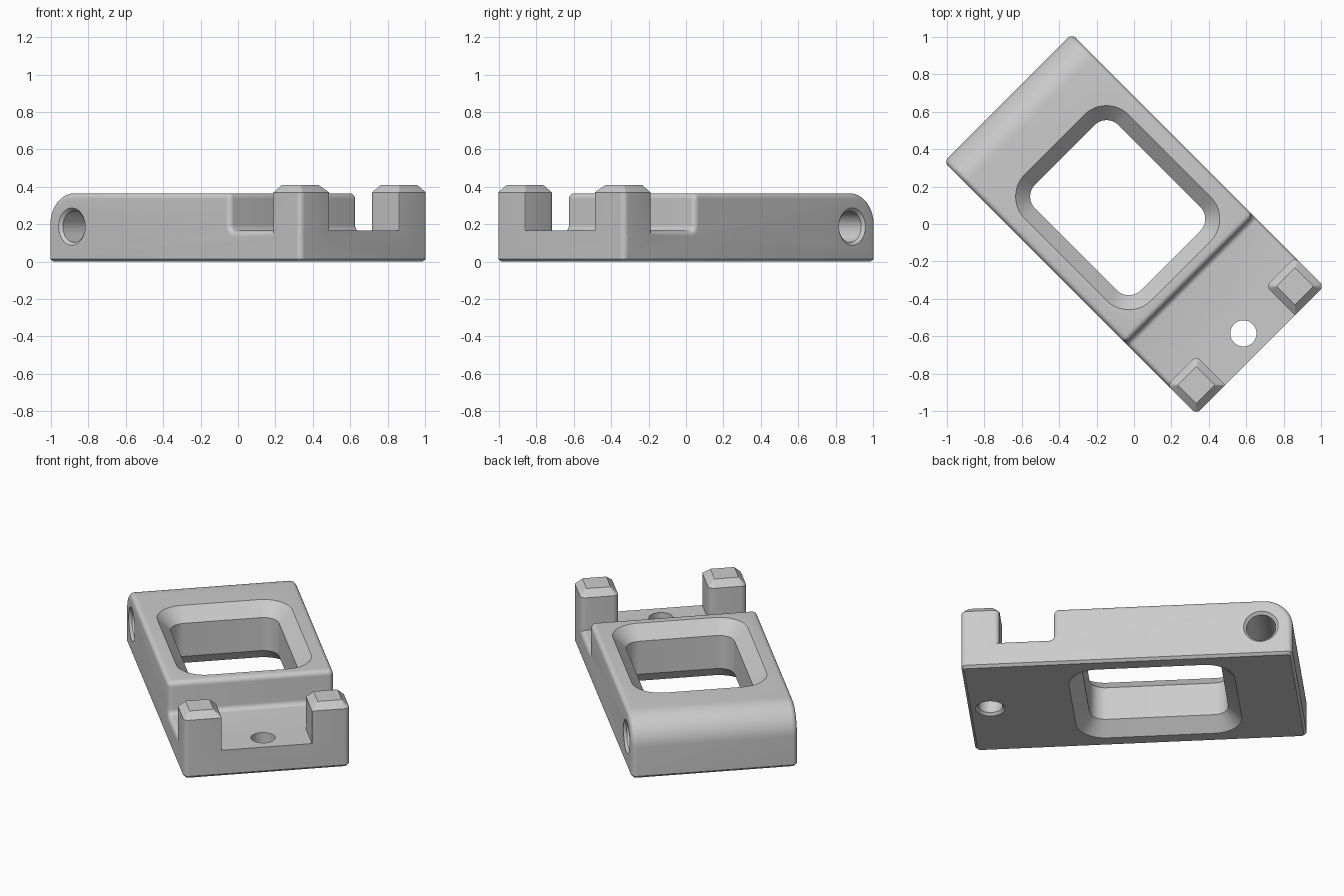
import bpy, bmesh, math
from mathutils import Matrix

if "Cube" in bpy.data.objects:
    bpy.data.objects.remove(bpy.data.objects["Cube"])

U, V = 0.954, 0.483          # half length and half width
TOP, FLOOR, STEP = 0.365, 0.165, 0.42

grey = bpy.data.materials.new("grey")
grey.diffuse_color = (0.6, 0.6, 0.6, 1)
grey.use_nodes = True
grey.node_tree.nodes["Principled BSDF"].inputs["Base Color"].default_value = grey.diffuse_color


def arc(cx, cy, r, a0, a1, n):
    return [(cx + r * math.cos(math.radians(a0 + (a1 - a0) * i / n)),
             cy + r * math.sin(math.radians(a0 + (a1 - a0) * i / n))) for i in range(n + 1)]


def rounded(u0, u1, v0, v1, radii, n=8):
    """Rounded rectangle, radii counter-clockwise from the (u1, v1) corner."""
    a, b, c, d = radii
    return (arc(u1 - a, v1 - a, a, 0, 90, n) + arc(u0 + b, v1 - b, b, 90, 180, n)
            + arc(u0 + c, v0 + c, c, 180, 270, n) + arc(u1 - d, v0 + d, d, 270, 360, n))


def circle(r, n=48):
    return arc(0, 0, r, 0, 360, n)[:-1]


def finish(bm, name):
    bmesh.ops.recalc_face_normals(bm, faces=bm.faces)
    mesh = bpy.data.meshes.new(name)
    bm.to_mesh(mesh)
    bm.free()
    mesh.materials.append(grey)
    ob = bpy.data.objects.new(name, mesh)
    bpy.context.collection.objects.link(ob)
    return ob


def loft(name, rings, matrix=Matrix()):
    """Closed solid through (outline, height) rings."""
    bm = bmesh.new()
    loops = [[bm.verts.new((x, y, z)) for x, y in pts] for pts, z in rings]
    for lo, hi in zip(loops, loops[1:]):
        for i in range(len(lo)):
            j = (i + 1) % len(lo)
            bm.faces.new((lo[i], lo[j], hi[j], hi[i]))
    bm.faces.new(loops[0])
    bm.faces.new(loops[-1])
    bm.transform(matrix)
    return finish(bm, name)


# Body: side profile swept across the width
R, F = 0.17, 0.03
profile = [(-U, 0), (U, 0), (U, FLOOR)]
profile += arc(STEP + F, FLOOR + F, F, 270, 180, 6)
profile += arc(STEP - F, TOP - F, F, 0, 90, 6)
profile += arc(-U + R, TOP - R, R, 90, 180, 14)
bm = bmesh.new()
cap = bm.faces.new([bm.verts.new((u, -V, z)) for u, z in profile])
swept = bmesh.ops.extrude_face_region(bm, geom=[cap])["geom"]
bmesh.ops.translate(bm, vec=(0, 2 * V, 0), verts=[g for g in swept if isinstance(g, bmesh.types.BMVert)])
bmesh.ops.recalc_face_normals(bm, faces=bm.faces)

# Rounded side outlines, then a small chamfer round the underside
sides = [e for e in bm.edges if abs(e.verts[0].co.y - e.verts[1].co.y) < 1e-5
         and max(v.co.z for v in e.verts) > 0.001]
bmesh.ops.bevel(bm, geom=sides, offset=F, segments=6, profile=0.5, affect='EDGES', clamp_overlap=False)
under = min(bm.faces, key=lambda f: f.calc_center_median().z)
bmesh.ops.bevel(bm, geom=list(under.edges), offset=0.015, segments=1, affect='EDGES', clamp_overlap=False)
body = finish(bm, "body")

# Corner posts with chamfered tops
S, C, r, sharp = 0.22, 0.04, 0.03, 0.004


def post(name, v0, v1, radii):
    full = rounded(U - S, U, v0, v1, radii, 6)
    top = rounded(U - S + C, U - C, v0 + C, v1 - C, [sharp] * 4, 6)
    return loft(name, [(full, 0.12), (full, 0.37), (top, 0.41)])


posts = [post("front_post", -V, -V + S, (sharp, r, r, r)),
         post("back_post", V - S, V, (r, r, r, sharp))]


# Window cutter, flared at both faces
def window(d):
    q = 0.09 + d
    return rounded(-0.523 - d, 0.276 + d, -0.315 - d, 0.315 + d, [q] * 4, 10)


window_cut = loft("window_cutter", [(window(0.098), -0.02), (window(0), 0.078),
                                    (window(0), TOP - 0.078), (window(0.098), TOP + 0.02)])

# Cross hole with countersunk ends
cross_cut = loft("cross_hole_cutter",
                 [(circle(0.12), -V - 0.02), (circle(0.084), -V + 0.016),
                  (circle(0.084), V - 0.016), (circle(0.12), V + 0.02)],
                 Matrix.Translation((-0.773, 0, 0.187)) @ Matrix.Rotation(math.pi / 2, 4, 'X'))

# Screw hole through the low shelf
screw_cut = loft("screw_hole_cutter",
                 [(circle(0.095), -0.01), (circle(0.07), 0.015), (circle(0.07), 0.3)],
                 Matrix.Translation((0.827, 0, 0)))

# Combine everything into one solid
bpy.context.view_layer.objects.active = body
for ob, op in [(p, 'UNION') for p in posts] + [(c, 'DIFFERENCE') for c in (window_cut, cross_cut, screw_cut)]:
    mod = body.modifiers.new(ob.name, 'BOOLEAN')
    mod.object, mod.operation, mod.solver = ob, op, 'EXACT'
    bpy.ops.object.modifier_apply(modifier=mod.name)
    bpy.data.objects.remove(ob)

body.name = "clamp_block"
body.data.transform(Matrix.Rotation(-math.pi / 4, 4, 'Z'))
body.select_set(True)
bpy.ops.object.shade_smooth_by_angle(angle=math.radians(25))
